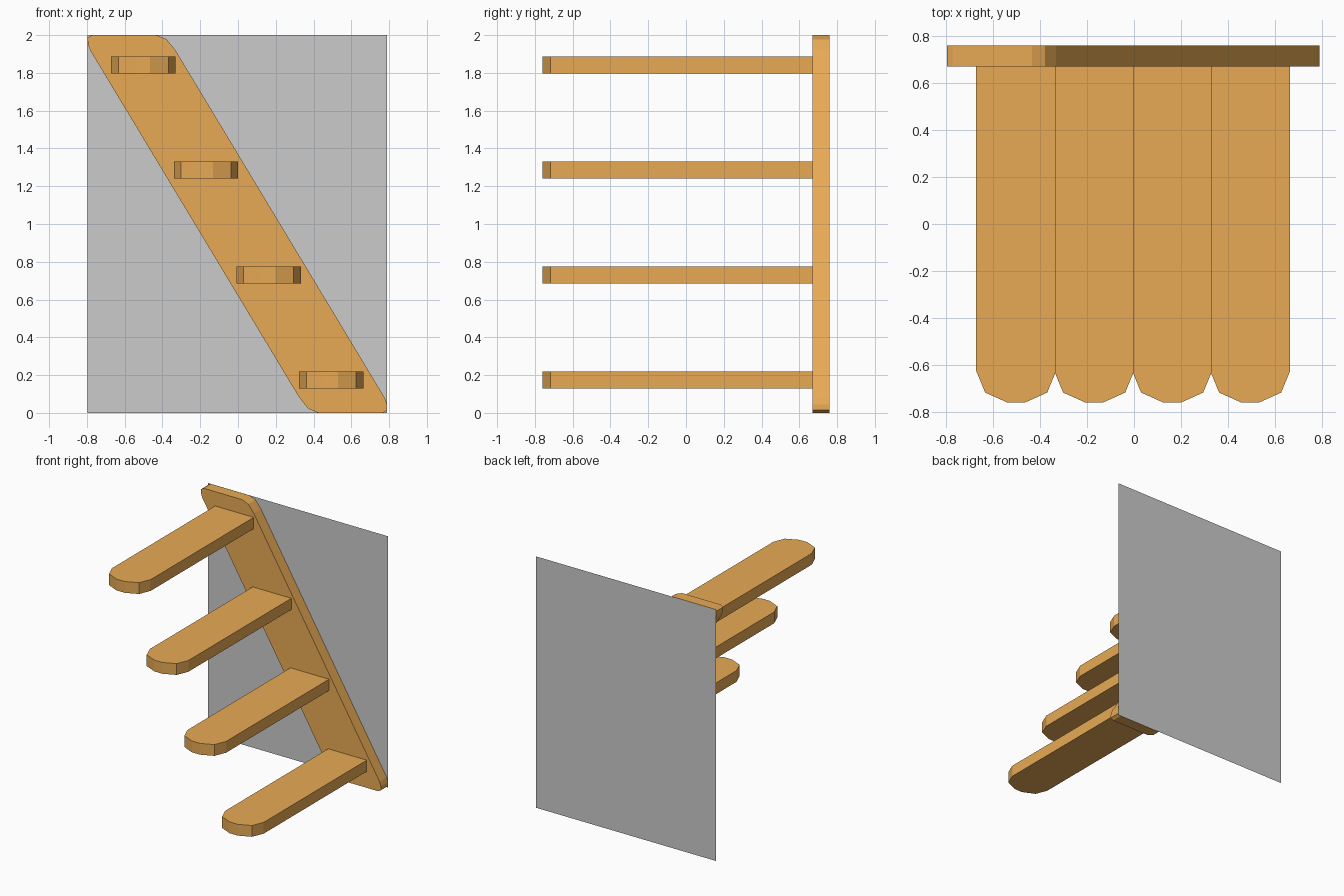
import bpy
import bmesh
from mathutils import Vector

if "Cube" in bpy.data.objects:
    bpy.data.objects.remove(bpy.data.objects["Cube"])

wood = bpy.data.materials.new("wood")
wood.diffuse_color = (0.8, 0.4, 0.09, 1)
wood.use_nodes = True
wood.node_tree.nodes["Principled BSDF"].inputs["Base Color"].default_value = wood.diffuse_color


def slab(name, outline, depth, location=(0, 0, 0), material=None):
    """Flat outline, extruded along the depth vector (a zero depth stays a sheet)."""
    bm = bmesh.new()
    face = bm.faces.new([bm.verts.new(p) for p in outline])
    if Vector(depth).length:
        ext = bmesh.ops.extrude_face_region(bm, geom=[face], use_keep_orig=True)
        moved = [g for g in ext["geom"] if isinstance(g, bmesh.types.BMVert)]
        bmesh.ops.translate(bm, verts=moved, vec=depth)
        bmesh.ops.recalc_face_normals(bm, faces=bm.faces)
    mesh = bpy.data.meshes.new(name)
    bm.to_mesh(mesh)
    bm.free()
    obj = bpy.data.objects.new(name, mesh)
    obj.location = location
    if material:
        mesh.materials.append(material)
    bpy.context.collection.objects.link(obj)
    return obj


# Thin wall sheet, facing the front
slab("wall_panel", [(-0.796, 0, 0), (0.788, 0, 0), (0.788, 0, 2), (-0.796, 0, 2)],
     (0, 0, 0), (0, 0.761, 0))

# Slanted backboard: upper half profile, the lower half is its half-turn
upper = [(-0.78, 0.92), (-0.792, 0.955), (-0.793, 0.985), (-0.77, 1.0),
         (-0.43, 1.0), (-0.375, 0.978), (-0.328, 0.92)]
profile = upper + [(-x, -z) for x, z in upper]
slab("slanted_backboard", [(x, 0, z) for x, z in profile],
     (0, 0.09, 0), (-0.003, 0.67, 1), wood)

# Four treads with faceted round tips, climbing to the left
half = [(0.17, 0.67), (0.17, -0.625), (0.132, -0.717), (0.036, -0.76)]
tread = half + [(-x, y) for x, y in reversed(half)]
for i in range(4):
    slab(f"tread_{i + 1}", [(x, y, 0) for x, y in tread],
         (0, 0, 0.09), (0.494 - 0.3317 * i, 0, 0.13 + 0.5553 * i), wood)
